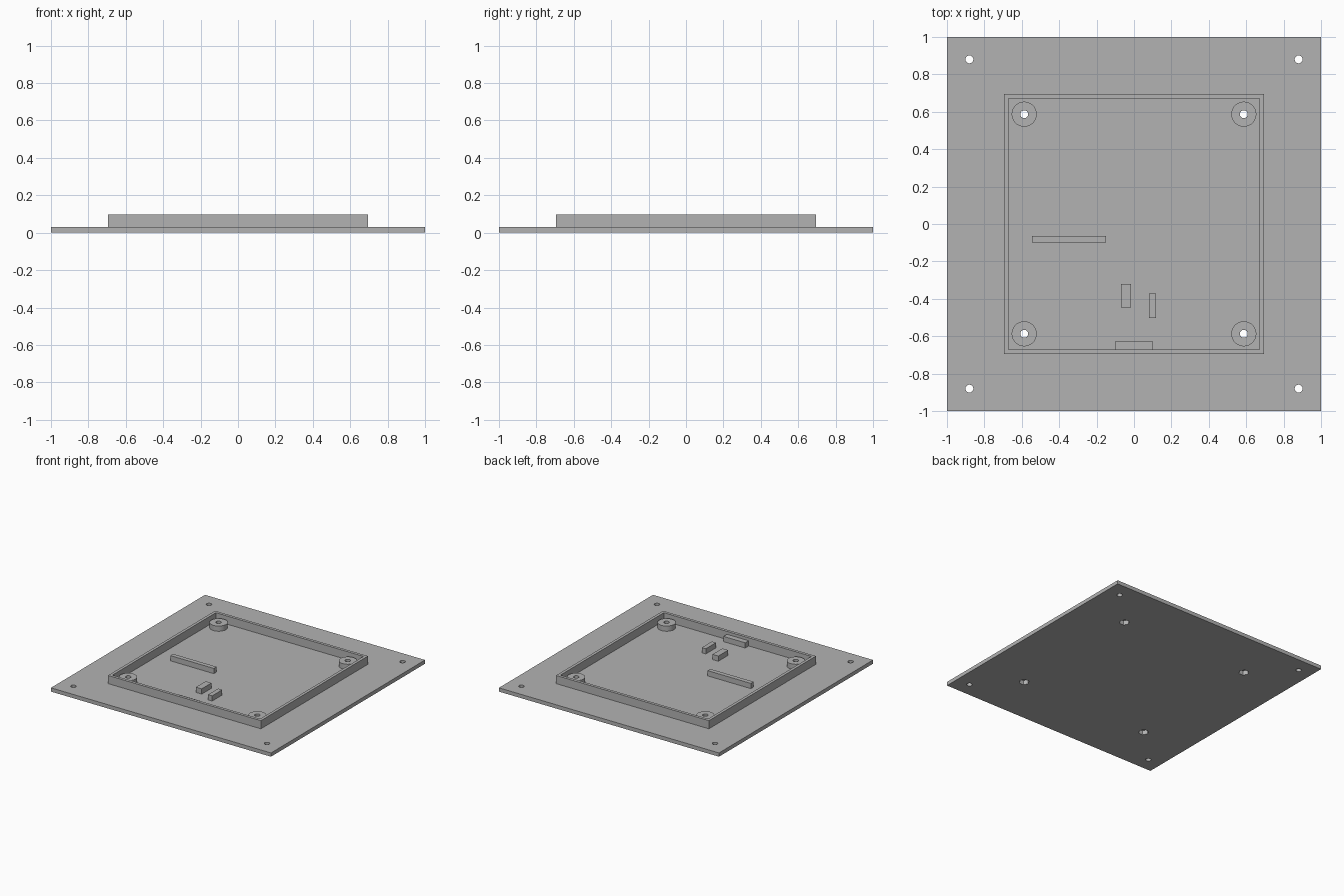
import bpy
import bmesh
from mathutils import Matrix

if "Cube" in bpy.data.objects:
    bpy.data.objects.remove(bpy.data.objects["Cube"], do_unlink=True)

gray = bpy.data.materials.new("plain gray")
gray.use_nodes = True
gray.diffuse_color = (0.45, 0.45, 0.45, 1)
gray.node_tree.nodes["Principled BSDF"].inputs["Base Color"].default_value = gray.diffuse_color

PLATE_TOP, WALL_TOP, POST_TOP = 0.031, 0.098, 0.074
HOLE_R, NUT_R, NUT_DEPTH = 0.021, 0.039, 0.036
CORNERS = [(sx, sy) for sx in (-1, 1) for sy in (-1, 1)]


def finish(name, bm):
    mesh = bpy.data.meshes.new(name)
    bm.to_mesh(mesh)
    bm.free()
    mesh.materials.append(gray)
    ob = bpy.data.objects.new(name, mesh)
    bpy.context.collection.objects.link(ob)
    return ob


def box(name, x0, x1, y0, y1, z0, z1):
    bm = bmesh.new()
    place = Matrix.Translation(((x0 + x1) / 2, (y0 + y1) / 2, (z0 + z1) / 2))
    size = Matrix.Diagonal((x1 - x0, y1 - y0, z1 - z0, 1))
    bmesh.ops.create_cube(bm, size=1, matrix=place @ size)
    return finish(name, bm)


def cylinder(name, x, y, r, z0, z1, sides):
    bm = bmesh.new()
    bmesh.ops.create_cone(bm, cap_ends=True, segments=sides, radius1=r, radius2=r,
                          depth=z1 - z0, matrix=Matrix.Translation((x, y, (z0 + z1) / 2)))
    return finish(name, bm)


def cut(ob, cutters):
    """Subtract each cutter and keep the resulting mesh."""
    for c in cutters:
        c.hide_render = True
        mod = ob.modifiers.new("cut", "BOOLEAN")
        mod.operation, mod.solver, mod.object = "DIFFERENCE", "EXACT", c
    bpy.context.view_layer.update()
    dg = bpy.context.evaluated_depsgraph_get()
    mesh = bpy.data.meshes.new_from_object(ob.evaluated_get(dg))
    ob.modifiers.clear()
    ob.data = mesh


def smooth(ob):
    bpy.ops.object.select_all(action="DESELECT")
    ob.select_set(True)
    bpy.context.view_layer.objects.active = ob
    bpy.ops.object.shade_smooth_by_angle(angle=0.5)


# Base plate and the standing wall frame
plate = box("base_plate", -1, 1, -1, 1, 0, PLATE_TOP)
wall = box("wall_frame", -0.695, 0.695, -0.695, 0.695, PLATE_TOP, WALL_TOP)
opening = box("opening_cutter", -0.671, 0.671, -0.671, 0.671, 0, 0.2)
cut(wall, [opening])

# Standoff posts with screw holes and hexagonal nut pockets
cutters = [opening]
plate_cutters = []
posts = []
for sx, sy in CORNERS:
    x, y = 0.587 * sx, 0.587 * sy
    post = cylinder("standoff_post", x, y, 0.067, PLATE_TOP, POST_TOP, 48)
    hole = cylinder("screw_cutter", x, y, HOLE_R, -0.1, 0.2, 32)
    nut = cylinder("nut_cutter", x, y, NUT_R, -0.1, NUT_DEPTH, 6)
    nut.data.transform(Matrix.Translation((x, y, 0)) @ Matrix.Rotation(0.5236, 4, "Z")
                       @ Matrix.Translation((-x, -y, 0)))
    cut(post, [hole, nut])
    posts.append(post)
    plate_cutters.append(nut)
    cutters += [hole, nut]

# Mounting holes in the plate corners
for sx, sy in CORNERS:
    hole = cylinder("mount_cutter", 0.88 * sx, 0.88 * sy, HOLE_R, -0.1, 0.2, 32)
    plate_cutters.append(hole)
    cutters.append(hole)
cut(plate, plate_cutters)

for c in cutters:
    bpy.data.objects.remove(c, do_unlink=True)
for ob in posts + [plate]:
    smooth(ob)

# Support ribs on the floor
for name, x0, x1, y0, y1 in [
    ("long_support_rib", -0.545, -0.15, -0.1, -0.064),
    ("wide_support_block", -0.07, -0.017, -0.447, -0.32),
    ("narrow_support_block", 0.08, 0.117, -0.503, -0.372),
    ("front_wall_ledge", -0.1, 0.098, -0.671, -0.626),
]:
    box(name, x0, x1, y0, y1, PLATE_TOP, POST_TOP)
